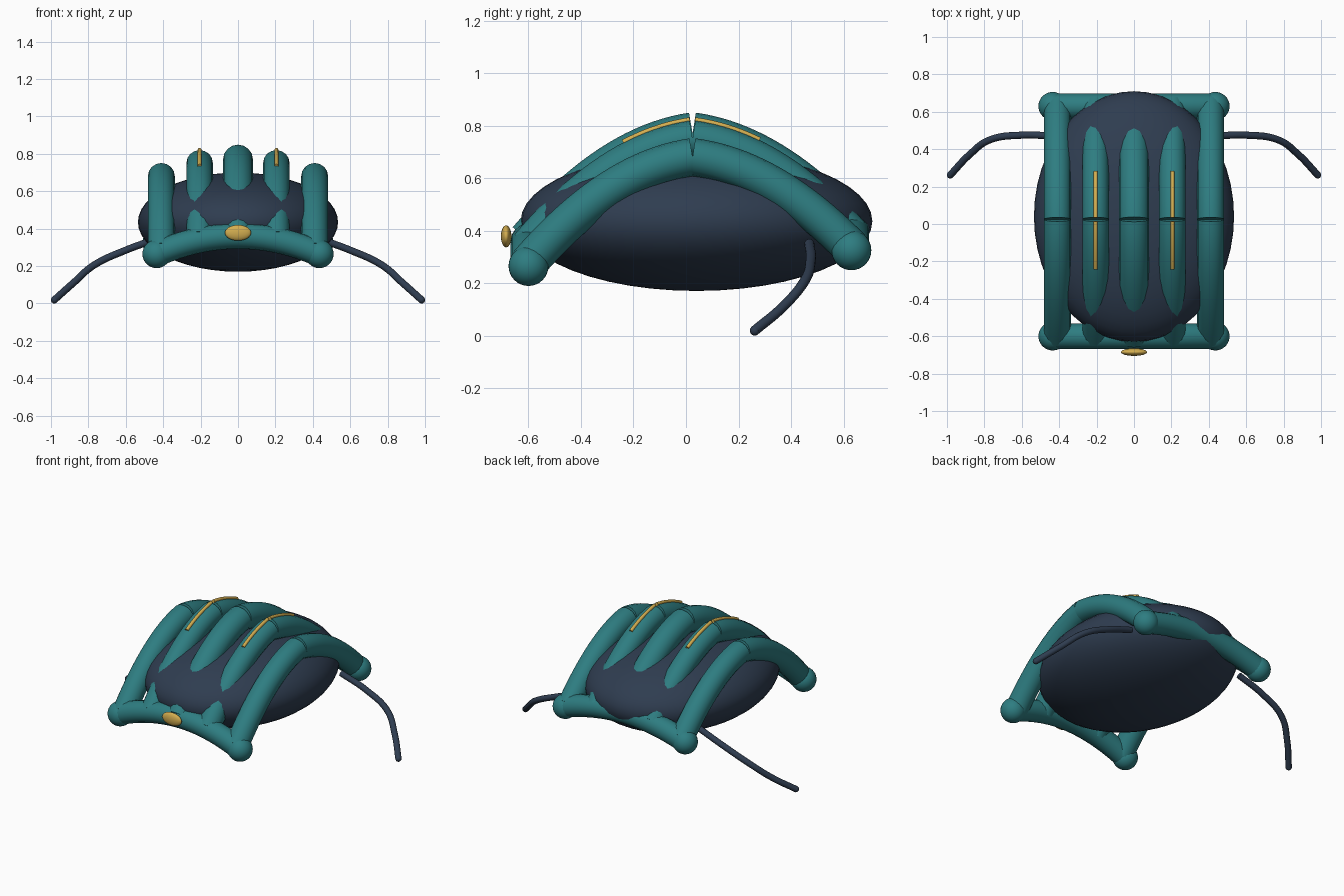
import bpy
import math

cube = bpy.data.objects.get("Cube")
if cube:
    bpy.data.objects.remove(cube, do_unlink=True)


def material(name, rgb):
    mat = bpy.data.materials.new(name)
    mat.use_nodes = True
    mat.diffuse_color = (*rgb, 1)
    mat.node_tree.nodes["Principled BSDF"].inputs["Base Color"].default_value = (*rgb, 1)
    return mat


TEAL = material("teal padding", (0.027, 0.205, 0.22))
NAVY = material("dark navy", (0.028, 0.046, 0.08))
GOLD = material("gold trim", (0.65, 0.42, 0.08))


def finish(obj, name, mat):
    obj.name = name
    obj.data.materials.clear()
    obj.data.materials.append(mat)
    bpy.ops.object.select_all(action="DESELECT")
    obj.select_set(True)
    bpy.context.view_layer.objects.active = obj
    bpy.ops.object.shade_smooth_by_angle(angle=math.radians(40))
    return obj


def ellipsoid(name, centre, radii, mat, segments=32):
    bpy.ops.mesh.primitive_uv_sphere_add(segments=segments, ring_count=segments // 2, location=centre)
    obj = bpy.context.object
    obj.scale = radii
    bpy.ops.object.transform_apply(location=False, rotation=False, scale=True)
    return finish(obj, name, mat)


def tube(name, points, radius, mat, smooth_path=False):
    """Round tube along a path, turned into a capped mesh."""
    curve = bpy.data.curves.new(name, "CURVE")
    curve.dimensions = "3D"
    curve.bevel_depth = radius
    curve.bevel_resolution = 6
    curve.use_fill_caps = True
    if smooth_path:
        spline = curve.splines.new("BEZIER")
        spline.bezier_points.add(len(points) - 1)
        for bp, co in zip(spline.bezier_points, points):
            bp.co = co
            bp.handle_left_type = bp.handle_right_type = "AUTO"
    else:
        spline = curve.splines.new("POLY")
        spline.points.add(len(points) - 1)
        for p, co in zip(spline.points, points):
            p.co = (*co, 1)
    obj = bpy.data.objects.new(name, curve)
    bpy.context.collection.objects.link(obj)
    bpy.ops.object.select_all(action="DESELECT")
    obj.select_set(True)
    bpy.context.view_layer.objects.active = obj
    bpy.ops.object.convert(target="MESH")
    return finish(bpy.context.object, name, mat)


SEAM_Y = 0.025
BAR_HALF = 0.435
# Each bar: y position, height at the ends, height in the middle
BARS = {"front": (-0.6, 0.265, 0.36), "back": (0.63, 0.325, 0.4)}


def bar_height(side, x):
    _, end_z, mid_z = BARS[side]
    return mid_z - (mid_z - end_z) * (x / BAR_HALF) ** 2


def rib_path(x, peak, side, reach=1.0, lift=0.0, steps=20):
    """Half arch from the crown seam down to a bar, optionally lifted off its surface."""
    end_y = BARS[side][0]
    run = end_y - SEAM_Y
    drop = peak - bar_height(side, x)
    path = []
    for i in range(steps + 1):
        s = reach * i / steps
        y = SEAM_Y + run * s
        z = peak - drop * (0.22 * s + 0.78 * s * s)
        slope = -drop * (0.22 + 1.56 * s) / run
        n = math.hypot(1, slope)
        path.append((x, y - lift * slope / n, z + lift / n))
    return path


# Inner shell
ellipsoid("shell", (0, 0.04, 0.435), (0.535, 0.67, 0.265), NAVY, 48)

# Padded ribs, split at the crown
RIBS = [("centre", 0, 0.77, 0.08), ("inner_left", 0.205, 0.75, 0.071),
        ("inner_right", -0.205, 0.75, 0.071), ("outer_left", 0.41, 0.68, 0.072),
        ("outer_right", -0.41, 0.68, 0.072)]
for label, x, peak, radius in RIBS:
    for side in BARS:
        tube(f"{label}_{side}_rib", rib_path(x, peak, side), radius, TEAL)
        # Gold piping along the inner ribs
        if label.startswith("inner"):
            tube(f"{label}_{side}_piping", rib_path(x, peak, side, 0.37, radius), 0.011, GOLD)

# Arched bars with round corner joints
for side, (y, end_z, mid_z) in BARS.items():
    xs = [BAR_HALF * (i / 12 - 1) for i in range(25)]
    tube(f"{side}_bar", [(x, y, bar_height(side, x)) for x in xs], 0.068, TEAL)
    for label, sign in (("left", 1), ("right", -1)):
        ellipsoid(f"{side}_{label}_joint", (sign * BAR_HALF, y, end_z), (0.076,) * 3, TEAL)

# Front badge
ellipsoid("badge", (0, -0.685, 0.378), (0.07, 0.02, 0.042), GOLD)

# Loose straps
STRAP = [(0.42, 0.47, 0.35), (0.6, 0.475, 0.285), (0.77, 0.45, 0.205),
         (0.88, 0.37, 0.11), (0.982, 0.262, 0.019)]
for label, sign in (("left", 1), ("right", -1)):
    tube(f"{label}_strap", [(sign * x, y, z) for x, y, z in STRAP], 0.019, NAVY, True)
    x, y, z = STRAP[-1]
    ellipsoid(f"{label}_strap_tip", (sign * x, y, z), (0.019,) * 3, NAVY, 16)
